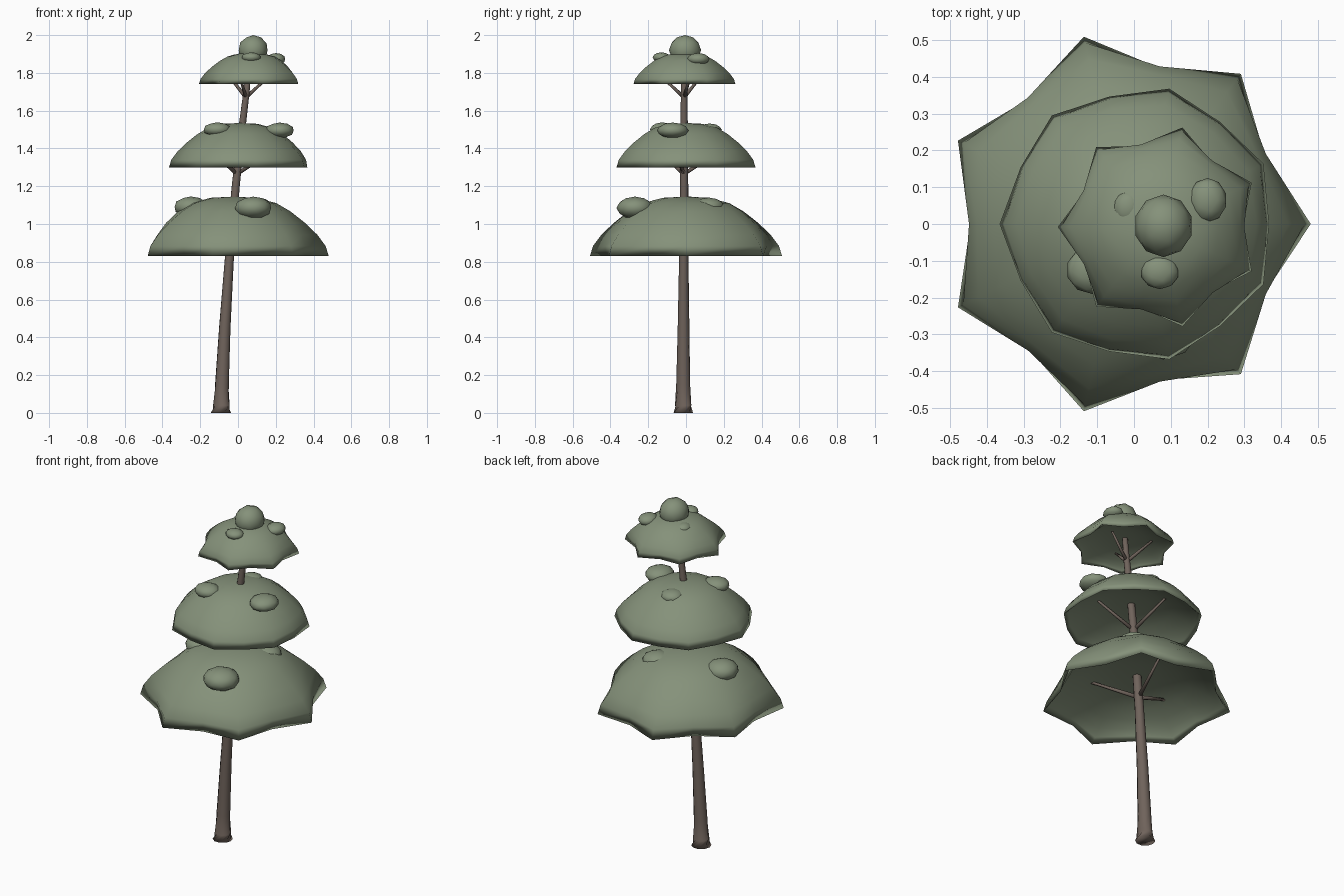
import bpy, bmesh, math
from mathutils import Vector, Matrix

cube = bpy.data.objects.get("Cube")
if cube:
    bpy.data.objects.remove(cube)


def material(name, rgb):
    m = bpy.data.materials.new(name)
    m.use_nodes = True
    m.diffuse_color = (*rgb, 1)
    m.node_tree.nodes["Principled BSDF"].inputs["Base Color"].default_value = (*rgb, 1)
    return m


LEAF = material("sage_green", (0.235, 0.285, 0.195))
BARK = material("bark_brown", (0.16, 0.125, 0.105))


def finish(name, bm, mat):
    bmesh.ops.recalc_face_normals(bm, faces=bm.faces)
    for f in bm.faces:
        f.smooth = True
    mesh = bpy.data.meshes.new(name)
    bm.to_mesh(mesh)
    bm.free()
    mesh.materials.append(mat)
    ob = bpy.data.objects.new(name, mesh)
    bpy.context.collection.objects.link(ob)


def bridge(bm, a, b):
    n = len(a)
    for i in range(n):
        j = (i + 1) % n
        bm.faces.new((a[i], a[j], b[j], b[i]))


# Canopy: seven-pointed dome with a shallower hollow below; points fade out towards the crown
DOME = [(1, 0), (.968, .17), (.88, .36), (.75, .56), (.6, .75), (.45, .89), (.24, .98)]


def canopy(name, centre, tip, valley, height, hollow, turn, depth=1):
    bm = bmesh.new()
    c = Vector(centre)

    def ring(frac, h, scale, top):
        fade = (1 - h) ** 1.3
        verts = []
        for i in range(14):
            a = turn + math.tau * i / 14
            r = tip if i % 2 == 0 else tip + (valley - tip) * fade
            verts.append(bm.verts.new(c + Vector((math.cos(a) * r * frac * scale,
                                                  math.sin(a) * r * frac * scale * depth,
                                                  h * top))))
        return verts

    outer = [ring(f, h, 1, height) for f, h in DOME]
    inner = [outer[0]] + [ring(f, h, .97, hollow) for f, h in DOME[1:]]
    for rings, top in ((outer, height), (inner, hollow)):
        for a, b in zip(rings, rings[1:]):
            bridge(bm, a, b)
        apex = bm.verts.new(c + Vector((0, 0, top)))
        last = rings[-1]
        for i in range(14):
            bm.faces.new((last[i], last[(i + 1) % 14], apex))
    finish(name, bm, LEAF)


canopy("lower_canopy", (-.024, 0, .83), .504, .42, .315, .16, 0, 1.035)
canopy("middle_canopy", (.012, 0, 1.3), .377, .355, .235, .115, math.pi)
canopy("upper_canopy", (.07, -.008, 1.74), .277, .226, .165, .065, math.pi)


# Wood: tapered tube through a list of (position, radius)
def tube(name, path, sides):
    bm = bmesh.new()
    rings = []
    for k, (p, r) in enumerate(path):
        a, b = path[max(k - 1, 0)][0], path[min(k + 1, len(path) - 1)][0]
        rot = (Vector(b) - Vector(a)).to_track_quat('Z', 'Y')
        if p[2] == 0:
            rot.identity()
        rings.append([bm.verts.new(Vector(p) + rot @ Vector((r * math.cos(t), r * math.sin(t), 0)))
                      for t in (math.tau * i / sides for i in range(sides))])
    for a, b in zip(rings, rings[1:]):
        bridge(bm, a, b)
    bm.faces.new(rings[0])
    bm.faces.new(rings[-1])
    finish(name, bm, BARK)


tube("trunk", [((-.09, -.014, 0), .054), ((-.088, -.015, .04), .044), ((-.085, -.015, .15), .037),
               ((-.07, -.013, .45), .031), ((-.047, -.012, .8), .025), ((-.012, -.01, 1.2), .022),
               ((.02, -.01, 1.5), .02), ((.045, -.01, 1.7), .017), ((.062, -.008, 1.87), .013)], 10)


# Three branches fan out under each canopy
def branches(level, base, length, rise, angle, radius):
    b = Vector(base)
    for i in range(3):
        a = math.radians(angle + 120 * i)
        tip = b + Vector((math.cos(a) * length, math.sin(a) * length, rise))
        tube(f"{level}_branch_{i + 1}", [(b, radius), (tip, radius * .6)], 6)


branches("lower", (-.043, -.012, .865), .265, .11, 75, .012)
branches("middle", (-.005, -.01, 1.265), .21, .13, 105, .011)
branches("upper", (.042, -.01, 1.67), .135, .12, 15, .0105)


# Rounded leaf clumps
def clump(name, centre, size):
    bm = bmesh.new()
    bmesh.ops.create_icosphere(bm, subdivisions=2, radius=1,
                               matrix=Matrix.Translation(centre) @ Matrix.Diagonal((*size, 1)))
    finish(name, bm, LEAF)


clump("crown_clump", (.08, -.005, 1.92), (.08, .085, .08))
clump("upper_clump_left", (.2, .065, 1.873), (.052, .06, .032))
clump("upper_clump_front", (.07, -.13, 1.882), (.052, .047, .027))
clump("upper_clump_back", (-.015, .043, 1.872), (.042, .048, .026))
clump("middle_clump_left", (.22, -.07, 1.495), (.078, .084, .042))
clump("middle_clump_right", (-.11, -.125, 1.5), (.074, .066, .038))
clump("middle_clump_back", (.0, .125, 1.498), (.065, .065, .034))
clump("lower_clump_front", (.08, -.27, 1.085), (.1, .098, .06))
clump("lower_clump_right", (-.25, .02, 1.09), (.09, .09, .056))
clump("lower_clump_back", (.1, .12, 1.09), (.085, .085, .05))
